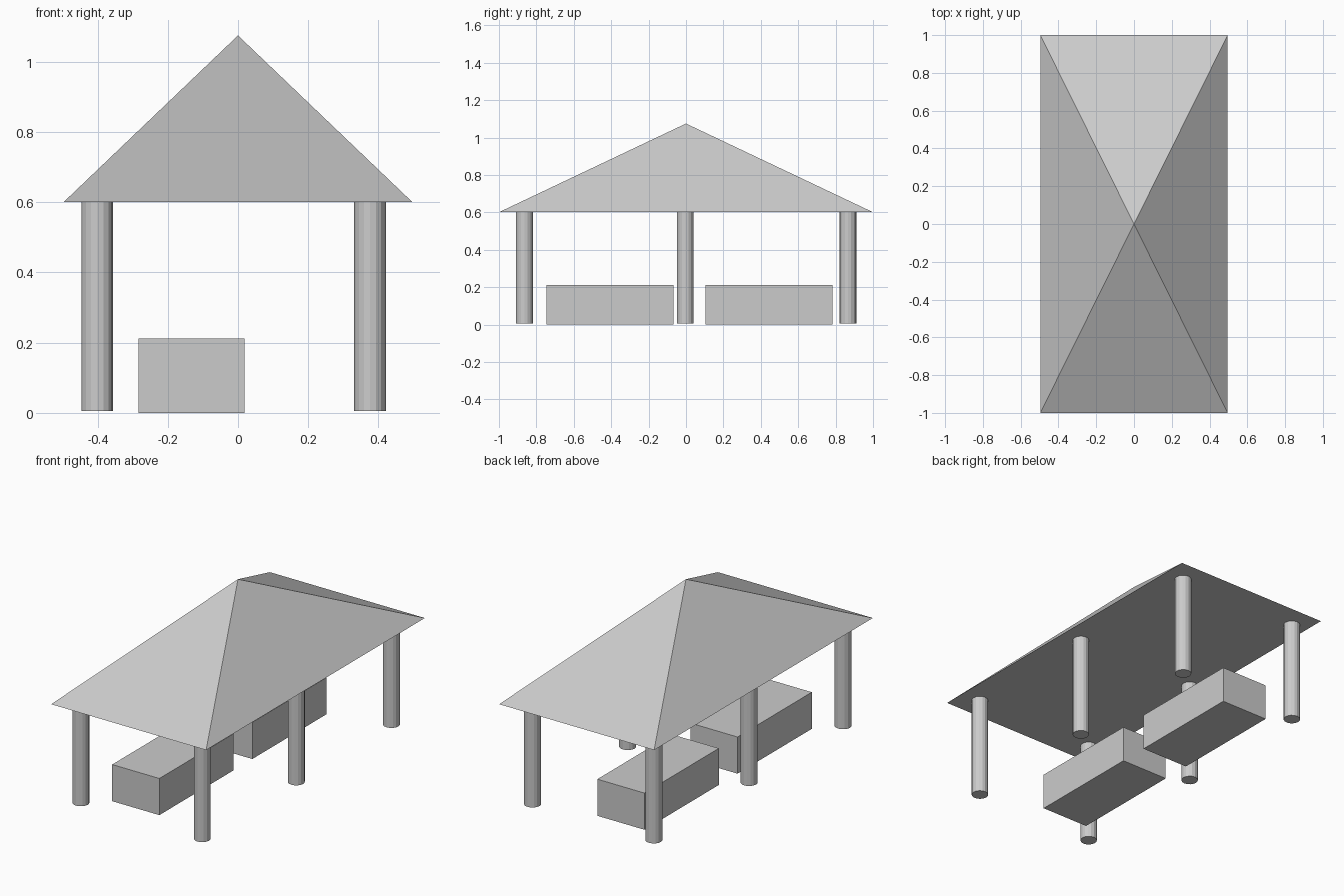
import bpy
import bmesh
from mathutils import Matrix, Vector

if "Cube" in bpy.data.objects:
    bpy.data.objects.remove(bpy.data.objects["Cube"], do_unlink=True)

# One plain grey for the whole shelter
GREY = (0.6, 0.6, 0.6, 1.0)
grey = bpy.data.materials.new("light_grey")
grey.use_nodes = True
grey.diffuse_color = GREY
grey.node_tree.nodes["Principled BSDF"].inputs["Base Color"].default_value = GREY


def add_part(name, bm):
    mesh = bpy.data.meshes.new(name)
    bmesh.ops.recalc_face_normals(bm, faces=bm.faces)
    bm.to_mesh(mesh)
    bm.free()
    mesh.materials.append(grey)
    bpy.context.collection.objects.link(bpy.data.objects.new(name, mesh))


def add_box(name, low, high):
    low, high = Vector(low), Vector(high)
    bm = bmesh.new()
    bmesh.ops.create_cube(bm, size=1)
    bmesh.ops.scale(bm, vec=high - low, verts=bm.verts)
    bmesh.ops.translate(bm, vec=(low + high) / 2, verts=bm.verts)
    add_part(name, bm)


def add_column(name, x, y, bottom, top, radius):
    bm = bmesh.new()
    bmesh.ops.create_cone(bm, cap_ends=True, segments=16, radius1=radius,
                          radius2=radius, depth=top - bottom,
                          matrix=Matrix.Translation((x, y, (bottom + top) / 2)))
    add_part(name, bm)


# Pyramid roof with a flat underside
EAVES, PEAK = 0.601, 1.075
HALF_X, HALF_Y = 0.496, 1.0
bm = bmesh.new()
corners = [bm.verts.new((sx * HALF_X, sy * HALF_Y, EAVES))
           for sx, sy in ((-1, -1), (1, -1), (1, 1), (-1, 1))]
peak = bm.verts.new((0, 0, PEAK))
bm.faces.new(corners)
for i in range(4):
    bm.faces.new((corners[i], corners[(i + 1) % 4], peak))
add_part("roof", bm)

# Three round columns along each side
for side, x in (("right", -0.401), ("left", 0.376)):
    for place, y in (("front", -0.864), ("middle", -0.004), ("back", 0.866)):
        add_column(f"{place}_{side}_column", x, y, 0.005, EAVES, 0.045)

# Two block benches in a row
for place, y0, y1 in (("front", -0.746, -0.067), ("back", 0.104, 0.783)):
    add_box(f"{place}_bench", (-0.283, y0, 0), (0.019, y1, 0.212))
